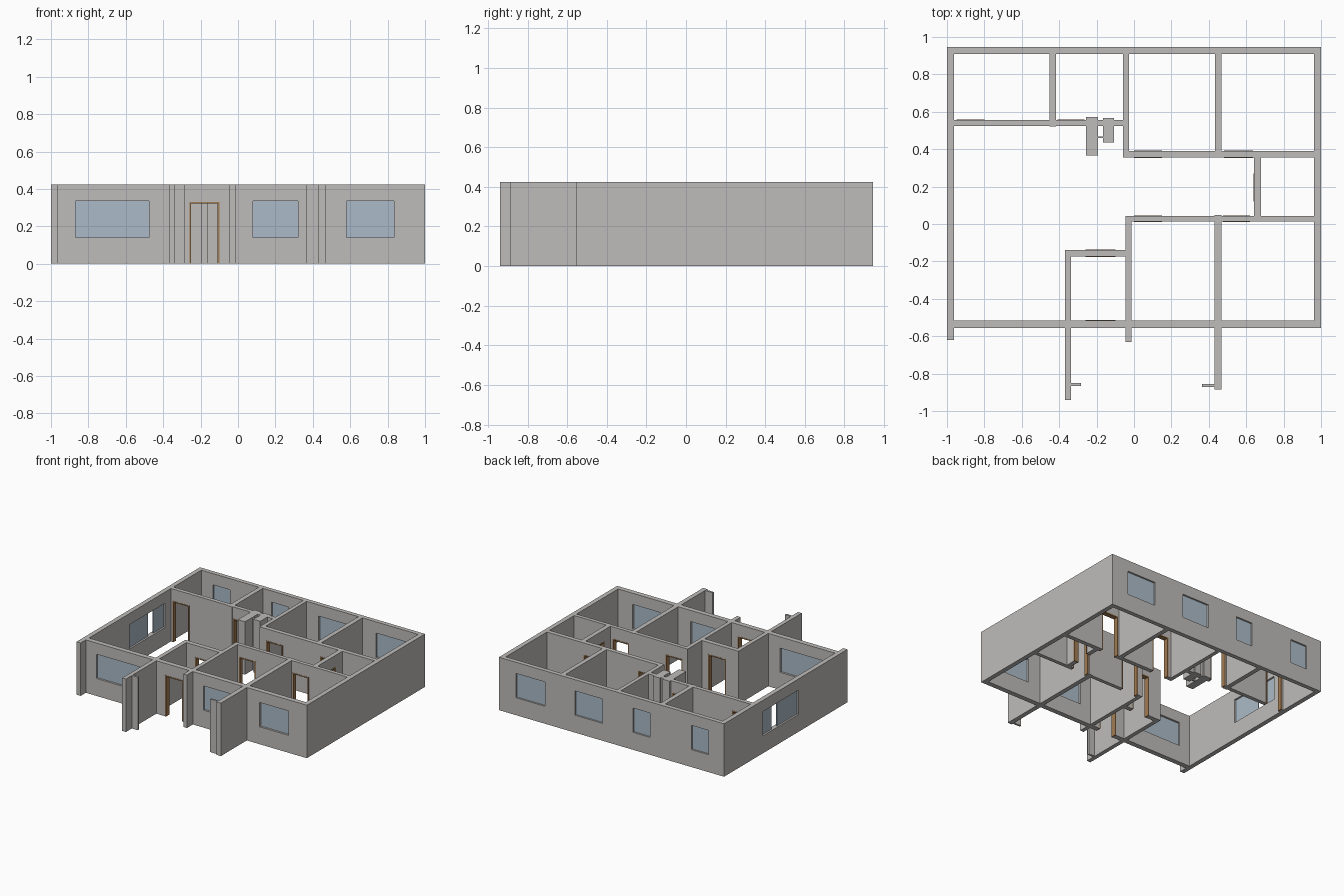
import bpy
import bmesh
from mathutils import Vector

if "Cube" in bpy.data.objects:
    bpy.data.objects.remove(bpy.data.objects["Cube"], do_unlink=True)

HEIGHT = 0.425
DOOR_TOP = 0.33
SILL, LINTEL = 0.14, 0.335
FRAME = 0.009


def make_material(name, color):
    mat = bpy.data.materials.new(name)
    mat.use_nodes = True
    rgba = (*color, 1.0)
    mat.diffuse_color = rgba
    bsdf = next(n for n in mat.node_tree.nodes if n.type == "BSDF_PRINCIPLED")
    bsdf.inputs["Base Color"].default_value = rgba
    bsdf.inputs["Roughness"].default_value = 0.8
    return mat


PLASTER = make_material("warm grey plaster", (0.52, 0.505, 0.49))
GLASS = make_material("pale blue glass", (0.41, 0.50, 0.58))
WOOD = make_material("brown wood", (0.36, 0.20, 0.085))


def finish(bm, name, mat):
    bmesh.ops.recalc_face_normals(bm, faces=bm.faces)
    mesh = bpy.data.meshes.new(name)
    bm.to_mesh(mesh)
    bm.free()
    mesh.materials.append(mat)
    obj = bpy.data.objects.new(name, mesh)
    bpy.context.collection.objects.link(obj)
    return obj


def panel(name, axis, span, across, holes, mat, z0=0.0, z1=HEIGHT):
    """Upright slab running along an axis, with rectangular holes (u0, u1, z0, z1)."""
    us = sorted({*span, *(u for h in holes for u in h[:2])})
    zs = sorted({z0, z1, *(z for h in holes for z in h[2:])})

    def point(u, z):
        return (u, across[0], z) if axis == "x" else (across[0], u, z)

    bm = bmesh.new()
    for ua, ub in zip(us, us[1:]):
        for za, zb in zip(zs, zs[1:]):
            cu, cz = (ua + ub) / 2, (za + zb) / 2
            if any(h[0] < cu < h[1] and h[2] < cz < h[3] for h in holes):
                continue
            corners = ((ua, za), (ub, za), (ub, zb), (ua, zb))
            bm.faces.new([bm.verts.new(point(u, z)) for u, z in corners])
    bmesh.ops.remove_doubles(bm, verts=bm.verts, dist=0.0001)
    # thicken the outline into a closed slab
    depth = across[1] - across[0]
    ext = bmesh.ops.extrude_face_region(bm, geom=bm.faces[:], use_keep_orig=True)
    moved = [g for g in ext["geom"] if isinstance(g, bmesh.types.BMVert)]
    step = Vector((0, depth, 0)) if axis == "x" else Vector((depth, 0, 0))
    bmesh.ops.translate(bm, verts=moved, vec=step)
    bmesh.ops.dissolve_limit(bm, angle_limit=0.01, verts=bm.verts, edges=bm.edges)
    return finish(bm, name, mat)


def wall(name, axis, span, across, doors=(), windows=()):
    """Wall with framed doorways and glazed windows; a window may list several panes."""
    holes = [(a, b, 0.0, DOOR_TOP) for a, b in doors]
    holes += [(w[0], w[-1], SILL, LINTEL) for w in windows]
    panel(name, axis, span, across, holes, PLASTER)
    mid = sum(across) / 2
    for i, (a, b) in enumerate(doors, 1):
        opening = [(a + FRAME, b - FRAME, 0.0, DOOR_TOP - FRAME)]
        lip = (across[0] - 0.002, across[1] + 0.002)
        panel(f"{name}_door_frame_{i}", axis, (a, b), lip, opening, WOOD, 0, DOOR_TOP)
    for i, w in enumerate(windows, 1):
        for j in range(0, len(w), 2):
            panel(f"{name}_glass_{i}_{j // 2 + 1}", axis, w[j:j + 2],
                  (mid - 0.004, mid + 0.004), [], GLASS, SILL, LINTEL)


# Outer walls
wall("back_wall", "x", (-1, 1), (0.91, 0.945),
     windows=[(-0.86, -0.71), (-0.34, -0.19), (0.08, 0.325), (0.59, 0.85)])
wall("front_wall", "x", (-0.963, 0.963), (-0.555, -0.515), doors=[(-0.26, -0.10)],
     windows=[(-0.87, -0.475), (0.08, 0.32), (0.58, 0.835)])
wall("right_outer_wall", "y", (-0.62, 0.91), (-1, -0.963),
     windows=[(0.0, 0.255, 0.32, 0.45)])
wall("left_outer_wall", "y", (-0.555, 0.91), (0.963, 1))

# Rear rooms
wall("rear_corridor_wall", "x", (-0.963, -0.058), (0.525, 0.557),
     doors=[(-0.95, -0.80), (-0.41, -0.265)])
wall("rear_partition_right", "y", (0.52, 0.91), (-0.453, -0.417))
wall("rear_partition_middle", "y", (0.355, 0.91), (-0.058, -0.027))
wall("rear_partition_left", "y", (0.355, 0.91), (0.433, 0.469))
wall("hall_rear_wall", "x", (-0.027, 0.963), (0.355, 0.39),
     doors=[(0.0, 0.15), (0.48, 0.635)])

# Hall and front rooms
wall("hall_end_wall", "y", (0.043, 0.355), (0.642, 0.678), doors=[(0.12, 0.27)])
wall("hall_front_wall", "x", (-0.013, 0.963), (0.013, 0.043),
     doors=[(0.0, 0.15), (0.475, 0.62)])
wall("entrance_left_wall", "y", (-0.63, 0.043), (-0.045, -0.013))
wall("entrance_rear_wall", "x", (-0.337, -0.045), (-0.175, -0.138),
     doors=[(-0.26, -0.10)])
wall("entrance_right_wall", "y", (-0.94, -0.138), (-0.37, -0.337))
wall("front_room_partition", "y", (-0.885, 0.047), (0.43, 0.467))

# Porch returns
wall("porch_return_right", "x", (-0.337, -0.283), (-0.866, -0.85))
wall("porch_return_left", "x", (0.363, 0.43), (-0.872, -0.856))

# Service shafts beside the rear corridor
wall("large_shaft", "y", (0.365, 0.572), (-0.256, -0.193))
wall("small_shaft", "y", (0.435, 0.568), (-0.167, -0.107))
wall("shaft_link", "x", (-0.193, -0.167), (0.46, 0.468))
